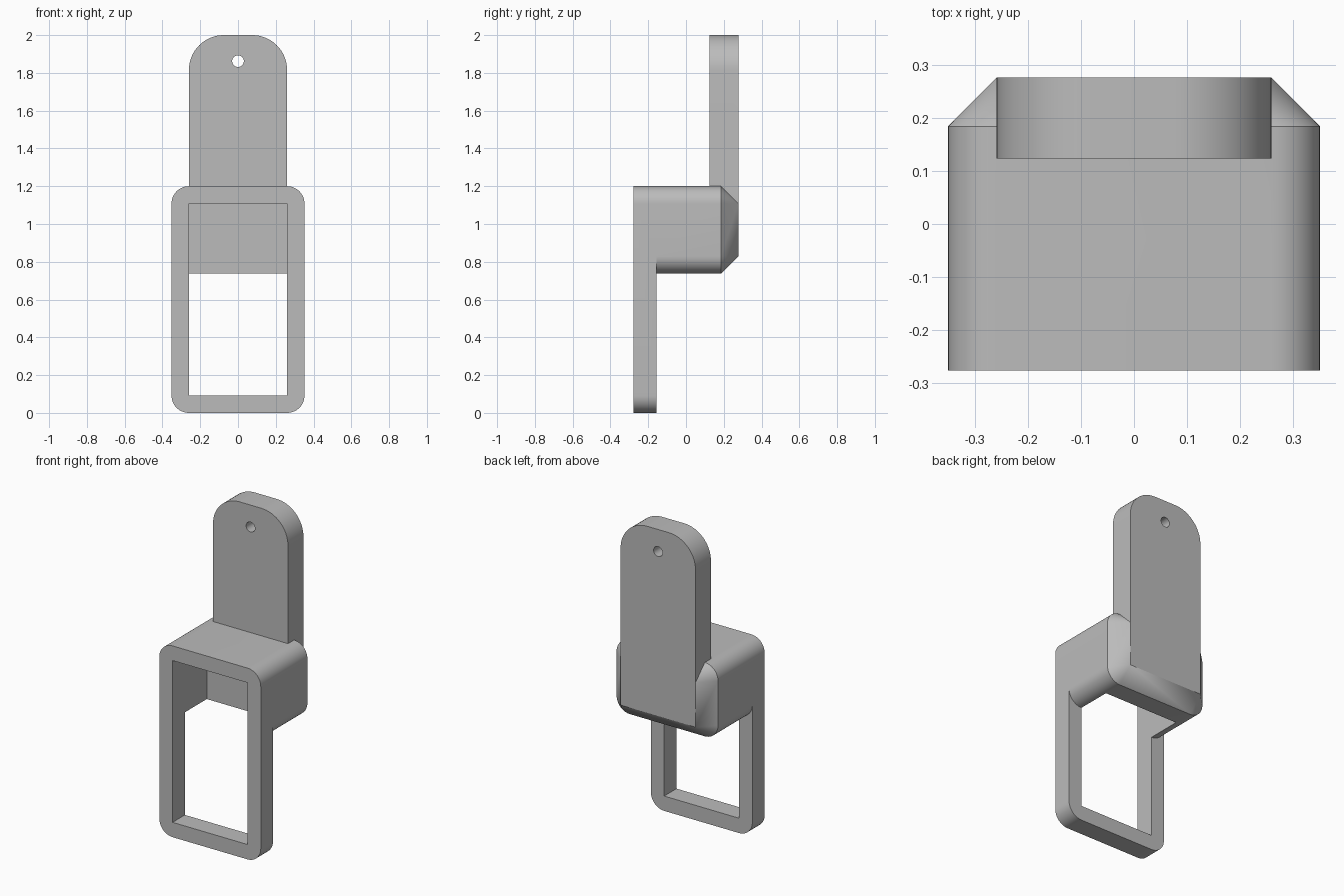
import bpy, bmesh, math

cube = bpy.data.objects.get("Cube")
if cube:
    bpy.data.objects.remove(cube, do_unlink=True)

grey = bpy.data.materials.new("plain grey")
grey.use_nodes = True
colour = (0.5, 0.5, 0.5, 1)
grey.diffuse_color = colour
grey.node_tree.nodes["Principled BSDF"].inputs["Base Color"].default_value = colour

FRONT, BACK = -0.277, 0.277
FRAME_BACK = -0.155      # rear of the thin frame
CAVITY_BACK = 0.062      # inner face of the box wall
PLATE_FRONT = 0.124
HALF, INNER = 0.352, 0.26
WALL = HALF - INNER      # also corner radius and chamfer
BOX_LOW, BOX_TOP = 0.737, 1.2


def outline(half, low, high, r_low, r_high, steps=12):
    """Rounded rectangle in x and z, with a radius for each end."""
    corners = [(1, high, r_high, 0), (-1, high, r_high, 90),
               (-1, low, r_low, 180), (1, low, r_low, 270)]
    points = []
    for side, z, r, start in corners:
        cx = side * (half - r)
        cz = z - r if z == high else z + r
        for i in range(steps + 1):
            a = math.radians(start + 90 * i / steps)
            points.append((cx + r * math.cos(a), cz + r * math.sin(a)))
    return points


def loft(name, sections):
    """Join matching outlines placed at successive y values."""
    bm = bmesh.new()
    rings = [[bm.verts.new((x, y, z)) for x, z in pts] for y, pts in sections]
    n = len(rings[0])
    for a, b in zip(rings, rings[1:]):
        for i in range(n):
            j = (i + 1) % n
            bm.faces.new((a[i], a[j], b[j], b[i]))
    bm.faces.new(rings[0])
    bm.faces.new(rings[-1])
    bmesh.ops.remove_doubles(bm, verts=bm.verts[:], dist=1e-5)
    bmesh.ops.recalc_face_normals(bm, faces=bm.faces[:])
    mesh = bpy.data.meshes.new(name)
    bm.to_mesh(mesh)
    bm.free()
    obj = bpy.data.objects.new(name, mesh)
    bpy.context.collection.objects.link(obj)
    mesh.materials.append(grey)
    return obj


def combine(target, tool, operation):
    mod = target.modifiers.new(operation.lower(), 'BOOLEAN')
    mod.operation, mod.solver, mod.object = operation, 'EXACT', tool
    bpy.context.view_layer.objects.active = target
    bpy.ops.object.modifier_apply(modifier=mod.name)
    bpy.data.objects.remove(tool, do_unlink=True)


# Tall rounded frame
frame_shape = outline(HALF, 0, BOX_TOP, WALL, WALL)
holder = loft("holder_body", [(FRONT, frame_shape), (FRAME_BACK, frame_shape)])

# Box behind the frame, its rounded corners tapering to sharp ones at the back
box_shape = outline(HALF, BOX_LOW, BOX_TOP, WALL, WALL)
back_shape = outline(INNER, BOX_LOW + WALL, BOX_TOP - WALL, 0, 0)
box = loft("box", [(FRAME_BACK, box_shape), (BACK - WALL, box_shape),
                   (BACK, back_shape)])
combine(holder, box, 'UNION')

# Upright hanging plate with a rounded top
plate_shape = outline(INNER, BOX_LOW + WALL, 2, 0, 0.185, 16)
plate = loft("plate", [(PLATE_FRONT, plate_shape), (BACK, plate_shape)])
combine(holder, plate, 'UNION')

# Opening through the frame, which also hollows the box and its underside
opening_shape = outline(INNER, 0.093, BOX_TOP - WALL, 0, 0)
opening = loft("opening_cutter", [(-0.4, opening_shape), (CAVITY_BACK, opening_shape)])
opening.hide_render = True
combine(holder, opening, 'DIFFERENCE')

# Screw hole near the top
R = 0.031
hole_shape = outline(R, 1.862 - R, 1.862 + R, R, R, 8)
hole = loft("hole_cutter", [(0, hole_shape), (0.4, hole_shape)])
hole.hide_render = True
combine(holder, hole, 'DIFFERENCE')

bpy.ops.object.select_all(action='DESELECT')
holder.select_set(True)
bpy.context.view_layer.objects.active = holder
bpy.ops.object.shade_smooth_by_angle(angle=math.radians(30))
